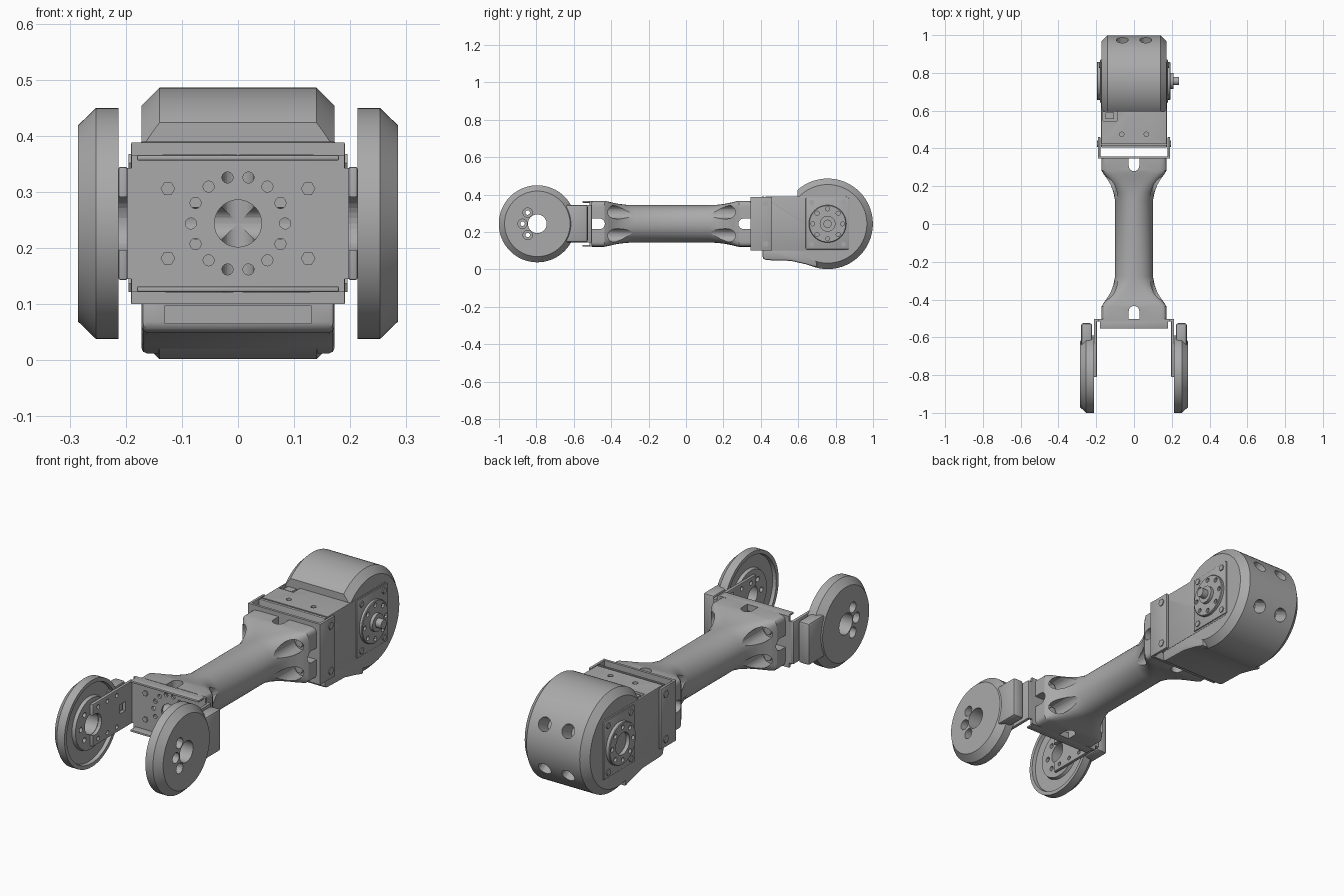
import bpy, bmesh
from math import cos, sin, pi, radians, copysign
from mathutils import Vector, Matrix

if "Cube" in bpy.data.objects:
    bpy.data.objects.remove(bpy.data.objects["Cube"])

GREY = (0.4, 0.4, 0.4, 1)
grey = bpy.data.materials.new("machined grey")
grey.use_nodes = True
grey.diffuse_color = GREY
grey.node_tree.nodes["Principled BSDF"].inputs["Base Color"].default_value = GREY

MID = 0.244            # height of the main axis
WHEEL, DRUM = -0.795, 0.757   # y of the two pivots


def ring(axis, pos, a, b, r, n=32):
    pts = [(a + r * cos(2 * pi * i / n), b + r * sin(2 * pi * i / n)) for i in range(n)]
    order = {"x": lambda u, v: (pos, u, v), "y": lambda u, v: (u, pos, v), "z": lambda u, v: (u, v, pos)}
    return [Vector(order[axis](u, v)) for u, v in pts]


def cyl(axis, p0, p1, a, b, r, n=32):
    return [ring(axis, p0, a, b, r, n), ring(axis, p1, a, b, r, n)]


def block(x, y, z):
    return [[Vector((px, y[i], z[j])) for i, j in ((0, 0), (1, 0), (1, 1), (0, 1))] for px in x]


def lathe_x(profile, y, n=64):
    return [ring("x", px, y, MID, r, n) for px, r in profile]


def solid(name, parts, wrap=False, bevel=0, smooth=True):
    """Skin each list of rings into a closed body; all bodies share one object."""
    bm = bmesh.new()
    for rings in parts:
        rows = [[bm.verts.new(p) for p in r] for r in rings]
        n = len(rows[0])
        pairs = list(zip(rows, rows[1:])) + ([(rows[-1], rows[0])] if wrap else [])
        for lo, hi in pairs:
            for i in range(n):
                j = (i + 1) % n
                bm.faces.new((lo[i], lo[j], hi[j], hi[i]))
        if not wrap:
            bm.faces.new(rows[0])
            bm.faces.new(rows[-1])
    bmesh.ops.recalc_face_normals(bm, faces=bm.faces)
    mesh = bpy.data.meshes.new(name)
    bm.to_mesh(mesh)
    bm.free()
    mesh.materials.append(grey)
    ob = bpy.data.objects.new(name, mesh)
    bpy.context.collection.objects.link(ob)
    select(ob)
    if bevel:
        mod = ob.modifiers.new("bevel", "BEVEL")
        mod.width, mod.segments, mod.limit_method = bevel, 2, "ANGLE"
        bpy.ops.object.modifier_apply(modifier=mod.name)
    if smooth:
        bpy.ops.object.shade_smooth_by_angle(angle=radians(30))
    return ob


def select(ob):
    bpy.ops.object.select_all(action="DESELECT")
    ob.select_set(True)
    bpy.context.view_layer.objects.active = ob


def cut(ob, parts):
    tool = solid("cutter", parts, smooth=False)
    tool.hide_render = True
    select(ob)
    mod = ob.modifiers.new("cut", "BOOLEAN")
    mod.operation, mod.solver, mod.object = "DIFFERENCE", "EXACT", tool
    bpy.ops.object.modifier_apply(modifier=mod.name)
    bpy.data.objects.remove(tool)
    bpy.ops.object.shade_smooth_by_angle(angle=radians(30))


def around(count, r, start=0):
    return [(r * cos(start + 2 * pi * i / count), r * sin(start + 2 * pi * i / count)) for i in range(count)]


CORNERS = [(sx * 0.125, MID + sz * 0.062) for sx in (-1, 1) for sz in (-1, 1)]

# Arm: round tube flaring to rectangular flanges
def section(y, hx, hz, p, n=64):
    out = []
    for i in range(n):
        c, s = cos(2 * pi * (i + .5) / n), sin(2 * pi * (i + .5) / n)
        out.append(Vector((hx * copysign(abs(c) ** (2 / p), c), y, MID + hz * copysign(abs(s) ** (2 / p), s))))
    return out


flare = [(0, .172, .123, 12), (.065, .172, .123, 12), (.085, .16, .119, 9), (.11, .142, .113, 6),
         (.14, .124, .107, 4), (.18, .109, .102, 2.6), (.225, .1, .1, 2)]
FRONT, BACK = -0.502, 0.348
rings = [section(FRONT + d, *s) for d, *s in flare] + [section(BACK - d, *s) for d, *s in reversed(flare)]
arm = solid("arm_tube", [rings])
for end, d in ((FRONT, 1), (BACK, -1)):
    # Bolt pockets, then U slots through both directions
    cut(arm, [cyl("y", end + d * .05, end + d * .26, x, z, .036, 24) for x, z in CORNERS])
    ys = sorted((end - d * .02, end + d * .04))
    cut(arm, [block((-.3, .3), ys, (MID - .028, MID + .028))])
    cut(arm, [cyl("x", -.3, .3, end + d * .04, MID, .028)])
    cut(arm, [block((-.028, .028), ys, (0, .5))])
    cut(arm, [cyl("z", 0, .5, 0, end + d * .04, .028)])
solid("flange_bolts", [cyl("y", e + d * .045, e + d * .068, x, z, .02, 6)
                       for e, d in ((FRONT, 1), (BACK, -1)) for x, z in CORNERS])

# Front bracket: perforated cross plate, lips and two arms
plate = solid("front_cross_plate", [block((-.205, .205), (-.515, -.503), (.145, .343))])
strip = solid("front_cross_web", [block((-.19, .19), (-.515, -.503), (.122, .366))])
for part in (plate, strip):
    cut(part, [cyl("y", -.53, -.49, 0, MID, .042)])
    cut(part, [cyl("y", -.53, -.49, x, MID + z, .01, 12) for x, z in around(14, .084)])
solid("front_bolts", [cyl("y", -.523, -.51, x, z, .013, 6) for x, z in CORNERS])
for z in (.122, .356):
    solid("front_lip", [block((-.18, .18), (-.553, -.505), (z, z + .01))], bevel=.003)

for side, s in (("left", 1), ("right", -1)):
    xs = sorted((s * .197, s * .213))
    b_arm = solid(side + "_bracket_arm", [block(xs, (-.81, -.503), (.143, .345))], bevel=.004)
    through = sorted((s * .15, s * .35))
    cut(b_arm, [cyl("x", *through, WHEEL, MID, .05), block(through, (-.605, -.565), (.222, .266))]
        + [cyl("x", *through, y, MID + z, .01, 12) for y in (-.63, -.7, -.77) for z in (-.075, .075)])

    # Round cap with hollow inner face, chamfered rim and guard tab
    prof = [(.215, .05), (.215, .12), (.23, .125), (.23, .185), (.213, .188), (.213, .206),
            (.253, .206), (.285, .175), (.285, .05)]
    cap = solid(side + "_round_cap", [lathe_x([(s * x, r) for x, r in prof], WHEEL)], wrap=True)
    spots = [(WHEEL + .079 * cos(a), MID + .079 * sin(a)) for a in (pi - .86, pi, pi + .86)]
    cut(cap, [cyl("x", *sorted((s * .24, s * .3)), y, z, .025, 24) for y, z in spots])
    cut(cap, [cyl("x", *through, y, z, .012, 16) for y, z in spots])
    solid(side + "_cap_tab", [block(sorted((s * .222, s * .28)), (-.66, -.525), (.145, .345))], bevel=.012)

# Rear bracket: thin U
solid("rear_cross_plate", [block((-.19, .19), (.346, .358), (.1, .388))])
for s in (-1, 1):
    solid("rear_bracket_side", [block(sorted((s * .178, s * .191)), (.346, .46), (.1, .388))], bevel=.003)
    solid("rear_bracket_screws", [cyl("x", s * .185, s * .195, .425, z, .018, 6) for z in (.137, .352)])

# Motor body with side plates, screws and top connector
body = solid("motor_body", [block((-.174, .174), (.405, .86), (.1, .39))], bevel=.004)
cut(body, [block((-.2, .2), (.417, .424), (.382, .42))])
cut(body, [block((-.165, -.09), (.545, .6), (.375, .42))])
cut(body, [cyl("z", .37, .42, x, .475, .012, 16) for x in (-.065, .065)])
solid("connector", [block((-.15, -.105), (.555, .59), (.36, .385))])
for s in (-1, 1):
    solid("motor_side_plate", [block(sorted((s * .17, s * .179)), (.64, .872), (.108, .382))], bevel=.004)
    solid("motor_side_screws", [cyl("x", s * .17, s * .184, y, z, .015, 6)
                                for y in (.672, .842) for z in (.135, .357)])

# Drum housing, chamfered ends, four round openings at the back
drum = solid("drum_housing", [lathe_x([(-.172, .21), (-.14, .242), (.14, .242), (.172, .21)], DRUM, 96)])
cut(drum, [block((-.3, .3), (.4, .595), (.36, .6))])
pivot = Vector((0, DRUM, MID))
openings = []
for tilt in (-26, 26):
    turn = Matrix.Rotation(radians(tilt), 3, "X")
    for x in (-.062, .062):
        openings.append([[pivot + turn @ (p - pivot) for p in r]
                         for r in cyl("y", DRUM + .16, DRUM + .3, x, MID, .032, 24)])
cut(drum, openings)

# Lower housing blending into the drum
outline = [(.41, .12), (.41, .06), (.425, .05), (.56, .046), (.64, .028), (.7, .01), (.7, .12)]
lower = solid("lower_housing", [[[Vector((x, y, z)) for y, z in outline] for x in (-.172, .172)]], bevel=.012)
cut(lower, [block((-.13, .13), (.39, .43), (.066, .098))])

# Output horn with shaft on the left, open idler horn on the right
horn = solid("output_horn", [lathe_x([(.17, .1), (.19, .1), (.193, .097)], DRUM)])
cut(horn, [cyl("x", .182, .2, DRUM + y, MID + z, .011, 12) for y, z in around(8, .08)])
solid("output_shaft", [lathe_x([(.18, .042), (.208, .042), (.208, .022), (.238, .022)], DRUM, 32)])
idler = solid("idler_horn", [lathe_x([(-.17, .052), (-.17, .1), (-.194, .1), (-.197, .097), (-.197, .052)],
                                     DRUM)], wrap=True)
cut(idler, [cyl("x", -.21, -.185, DRUM + y, MID + z, .011, 12) for y, z in around(8, .078)])
